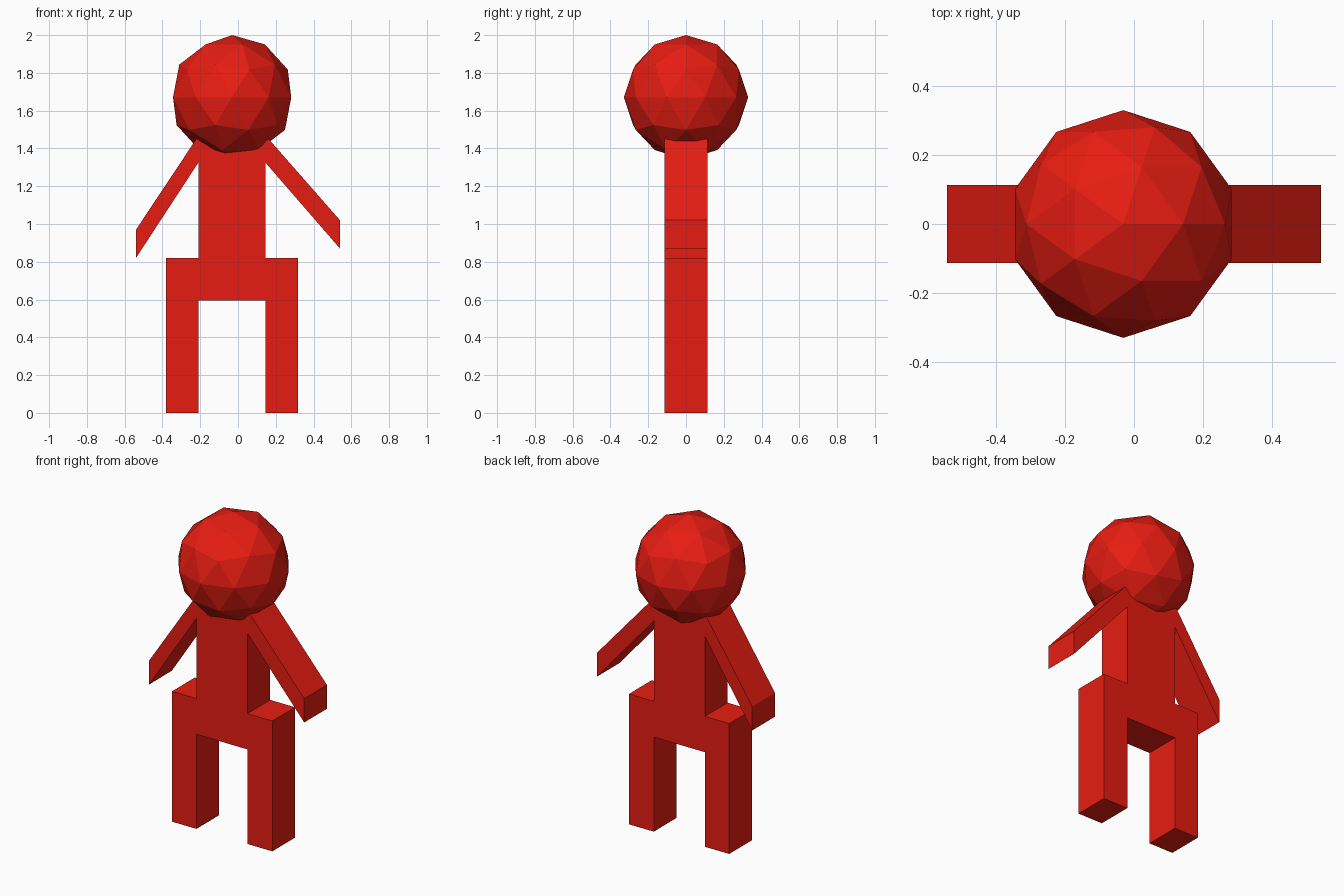
import bpy
import bmesh

if "Cube" in bpy.data.objects:
    bpy.data.objects.remove(bpy.data.objects["Cube"])

red = bpy.data.materials.new("red")
red.diffuse_color = (0.8, 0.012, 0.006, 1)
red.use_nodes = True
red.node_tree.nodes["Principled BSDF"].inputs["Base Color"].default_value = red.diffuse_color

HALF_DEPTH = 0.113


def extruded_profile(name, outline, half_depth):
    """Extrude a closed (x, z) outline symmetrically along y."""
    bm = bmesh.new()
    face = bm.faces.new([bm.verts.new((x, -half_depth, z)) for x, z in outline])
    ext = bmesh.ops.extrude_face_region(bm, geom=[face])
    moved = [v for v in ext["geom"] if isinstance(v, bmesh.types.BMVert)]
    bmesh.ops.translate(bm, verts=moved, vec=(0, 2 * half_depth, 0))
    bmesh.ops.recalc_face_normals(bm, faces=bm.faces)
    mesh = bpy.data.meshes.new(name)
    bm.to_mesh(mesh)
    bm.free()
    mesh.materials.append(red)
    obj = bpy.data.objects.new(name, mesh)
    bpy.context.collection.objects.link(obj)
    return obj


# Body: one continuous slab with legs, hips, torso and two uneven arms
extruded_profile("body", [
    (-0.38, 0.0), (-0.21, 0.0), (-0.21, 0.595),       # left leg
    (0.145, 0.595), (0.145, 0.0), (0.318, 0.0),       # crotch, right leg
    (0.318, 0.82), (0.145, 0.82),                     # right hip
    (0.145, 1.325), (0.54, 0.87), (0.54, 1.02),       # right arm
    (0.145, 1.47), (-0.21, 1.467),                    # shoulders
    (-0.54, 0.97), (-0.54, 0.82), (-0.21, 1.325),     # left arm
    (-0.21, 0.82), (-0.38, 0.82),                     # left hip
], HALF_DEPTH)

# Head: faceted ball sunk into the shoulders
bpy.ops.mesh.primitive_ico_sphere_add(subdivisions=2, radius=0.329,
                                      location=(-0.031, 0, 1.671))
head = bpy.context.object
head.name = "head"
head.data.materials.append(red)
